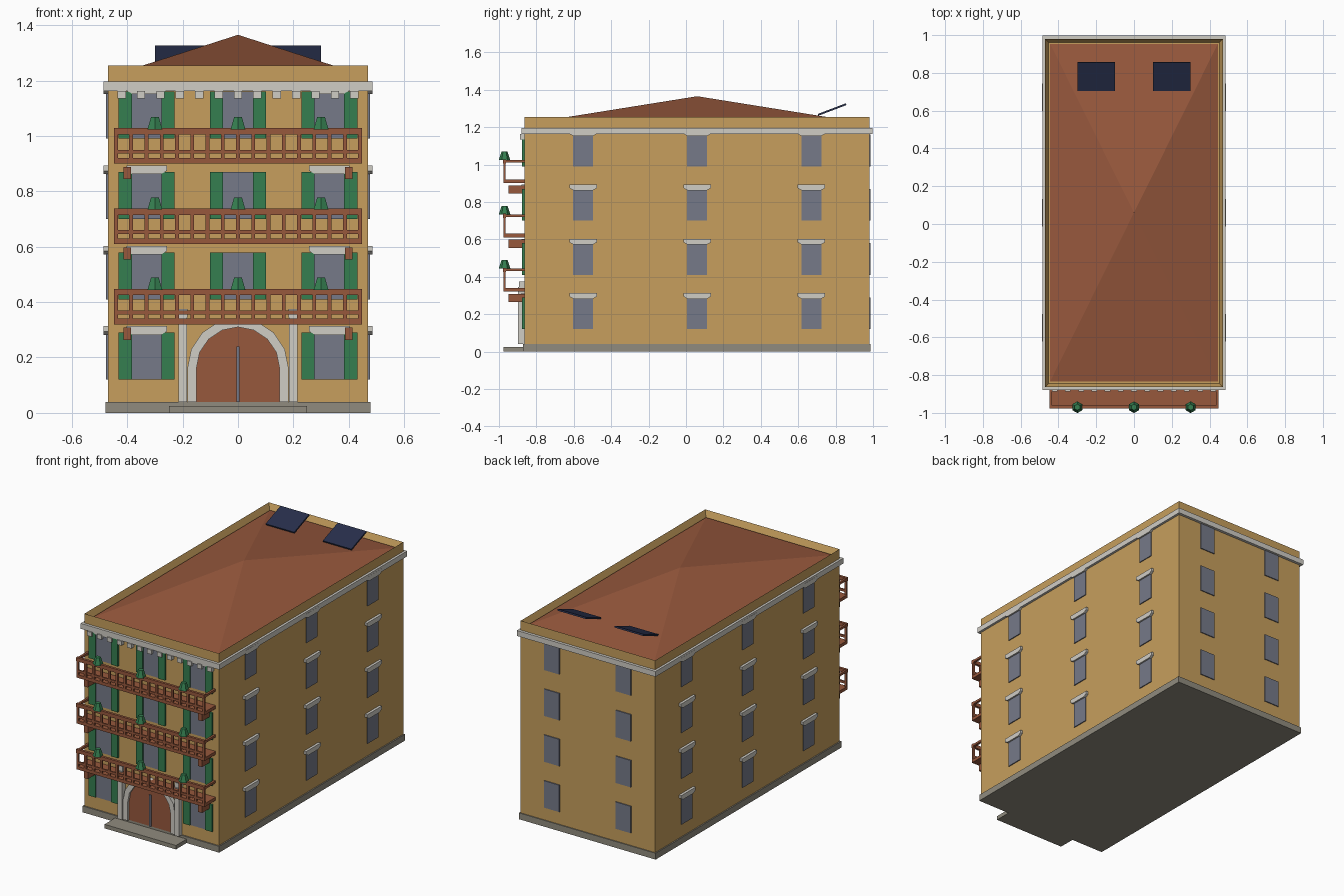
import bpy, bmesh, math
from mathutils import Matrix

if "Cube" in bpy.data.objects:
    bpy.data.objects.remove(bpy.data.objects["Cube"])


def material(name, rgb):
    m = bpy.data.materials.new(name)
    m.diffuse_color = (*rgb, 1)
    m.use_nodes = True
    m.node_tree.nodes["Principled BSDF"].inputs["Base Color"].default_value = m.diffuse_color
    return m


OCHRE = material("ochre wall", (0.57, 0.345, 0.11))
TERRA = material("terracotta", (0.31, 0.098, 0.046))
TRIM = material("pale stone", (0.63, 0.61, 0.56))
STONE = material("grey stone", (0.28, 0.26, 0.21))
GREEN = material("green", (0.035, 0.21, 0.08))
GLASS = material("window glass", (0.18, 0.195, 0.25))
PANEL = material("dark blue panel", (0.02, 0.028, 0.07))

WX, Y0, Y1 = 0.47, -0.863, 0.98      # wall planes
CY = 0.06                            # middle of the block in depth
FLOORS = [0.12 + 0.29 * i for i in range(4)]   # window sill heights
WIN_H, WIN_W = 0.17, 0.107


def finish(name, bm, mat):
    bmesh.ops.recalc_face_normals(bm, faces=bm.faces[:])
    me = bpy.data.meshes.new(name)
    bm.to_mesh(me)
    bm.free()
    me.materials.append(mat)
    ob = bpy.data.objects.new(name, me)
    bpy.context.collection.objects.link(ob)
    return ob


def add_box(bm, x0, x1, y0, y1, z0, z1):
    m = Matrix.Translation(((x0 + x1) / 2, (y0 + y1) / 2, (z0 + z1) / 2)) \
        @ Matrix.Diagonal((x1 - x0, y1 - y0, z1 - z0, 1))
    return bmesh.ops.create_cube(bm, size=1, matrix=m)["verts"]


def boxes(name, mat, *items):
    bm = bmesh.new()
    for b in items:
        add_box(bm, *b)
    return finish(name, bm, mat)


def add_prism(bm, profile, y0, y1, place=Matrix()):
    """Extrude an x/z outline along y, then move it into place."""
    verts = [bm.verts.new((x, y0, z)) for x, z in profile]
    face = bm.faces.new(verts)
    ext = bmesh.ops.extrude_face_region(bm, geom=[face])["geom"]
    new = [v for v in ext if isinstance(v, bmesh.types.BMVert)]
    for v in new:
        v.co.y = y1
    bmesh.ops.transform(bm, matrix=place, verts=verts + new)


def arch(r, spring, foot, n=8):
    pts = [(r * math.cos(math.pi * i / n), spring + r * math.sin(math.pi * i / n))
           for i in range(n + 1)]
    return [(r, foot)] + pts + [(-r, foot)]


# Walls with a recessed parapet top
bm = bmesh.new()
add_box(bm, -WX, WX, Y0, Y1, 0.04, 1.255)
top = max(bm.faces, key=lambda f: f.calc_center_median().z)
bmesh.ops.inset_region(bm, faces=[top], thickness=0.026)
for v in top.verts:
    v.co.z = 1.215
finish("walls", bm, OCHRE)

# Low hipped roof
bm = bmesh.new()
base = [bm.verts.new((sx * 0.444, CY + sy * 0.894, 1.222))
        for sx, sy in ((-1, -1), (1, -1), (1, 1), (-1, 1))]
apex = bm.verts.new((0, CY, 1.365))
bm.faces.new(base)
for i in range(4):
    bm.faces.new((base[i], base[(i + 1) % 4], apex))
finish("roof", bm, TERRA)

# Plinth, entrance step
boxes("plinth", STONE, (-0.478, 0.478, -0.871, 0.986, 0, 0.04))
boxes("entrance_step", STONE, (-0.25, 0.25, -0.977, -0.86, 0, 0.025))

# Cornice band as four lengths around the walls, dentils on the front
boxes("cornice", TRIM,
      (-0.485, 0.485, -0.88, Y0 + 0.01, 1.162, 1.196),
      (-0.485, 0.485, Y1 - 0.01, 0.998, 1.162, 1.196),
      (-0.485, -0.46, Y0, Y1, 1.162, 1.196),
      (0.46, 0.485, Y0, Y1, 1.162, 1.196))
boxes("dentils", TRIM, *[(x - 0.015, x + 0.015, -0.887, Y0, 1.135, 1.163)
                         for x in [0.07 * k for k in range(-6, 7)]])

# Windows, shutters and lintels, placed in a wall frame whose outside is -y
front = Matrix.Translation((0, Y0, 0))
back = Matrix.Translation((0, Y1, 0)) @ Matrix.Rotation(math.pi, 4, 'Z')
right = Matrix.Translation((WX, CY, 0)) @ Matrix.Rotation(math.pi / 2, 4, 'Z')
left = Matrix.Translation((-WX, CY, 0)) @ Matrix.Rotation(-math.pi / 2, 4, 'Z')

glass, lintel, shutter = bmesh.new(), bmesh.new(), bmesh.new()


def add_window(wall, u, z, has_lintel=False, has_shutters=False):
    h = WIN_W / 2
    place = wall @ Matrix.Translation((u, 0, z))
    v = add_box(glass, -h, h, -0.006, 0.002, 0, WIN_H)
    bmesh.ops.transform(glass, matrix=place, verts=v)
    if has_lintel:
        t = WIN_H
        outline = [(-0.052, t - 0.008), (0.052, t - 0.008), (0.073, t + 0.004),
                   (0.073, t + 0.023), (-0.073, t + 0.023), (-0.073, t + 0.004)]
        add_prism(lintel, outline, -0.016, 0.002, place)
    if has_shutters:
        for a, b in ((-0.101, -h), (h, 0.101)):
            v = add_box(shutter, a, b, -0.013, 0.002, 0, WIN_H)
            bmesh.ops.transform(shutter, matrix=place, verts=v)


for i, z in enumerate(FLOORS):
    for u in (-0.33, 0, 0.33):
        if u or i:                       # the door replaces one window
            add_window(front, u, z, u != 0, True)
    for u in (-0.61, 0, 0.61):
        add_window(right, u, z, True)
        add_window(left, -u, z, True)
    for u in (-0.25, 0.25):
        add_window(back, u, z)
finish("window_panes", glass, GLASS)
finish("window_lintels", lintel, TRIM)
finish("window_shutters", shutter, GREEN)

# Arched doorway: surround, door leaf, centre bar
bm = bmesh.new()
inner, outer = arch(0.15, 0.16, 0.04), arch(0.183, 0.16, 0.04)
for i in range(len(inner) - 1):
    add_prism(bm, [inner[i], outer[i], outer[i + 1], inner[i + 1]], -0.888, Y0 + 0.002)
bmesh.ops.remove_doubles(bm, verts=bm.verts[:], dist=1e-5)
finish("door_surround", bm, TRIM)
bm = bmesh.new()
add_prism(bm, arch(0.152, 0.16, 0.04), -0.873, Y0 + 0.002)
finish("door", bm, TERRA)
boxes("door_bar", GLASS, (-0.006, 0.006, -0.88, -0.872, 0.04, 0.24))

# Pilasters with capitals
boxes("door_pilasters", TRIM, *[(s * 0.199 - 0.015, s * 0.199 + 0.015, -0.897, Y0, 0.04, 0.345)
                                for s in (-1, 1)])
boxes("pilaster_capitals", TRIM, *[(s * 0.2 - 0.018, s * 0.2 + 0.018, -0.893, Y0, 0.345, 0.375)
                                   for s in (-1, 1)])

# Balconies: slab, rails, balusters, brackets and rail planters
for n, z in enumerate((0.32, 0.61, 0.90), 1):
    boxes(f"balcony_slab_{n}", TERRA, (-0.448, 0.448, -0.975, Y0, z, z + 0.02))
    rails = [(-0.448, 0.448, -0.978, -0.962, z + 0.105, z + 0.128),
             (-0.448, 0.448, -0.975, -0.965, z + 0.036, z + 0.05)]
    for s in (-1, 1):
        rails.append((s * 0.441 - 0.007, s * 0.441 + 0.007, -0.965, Y0, z + 0.11, z + 0.124))
    boxes(f"balcony_rails_{n}", TERRA, *rails)
    boxes(f"balusters_{n}", TERRA, *[(x - 0.007, x + 0.007, -0.976, -0.964, z + 0.02, z + 0.106)
                                     for x in [0.0551 * k for k in range(-8, 9)]])
    boxes(f"balcony_brackets_{n}", TERRA, *[(s * 0.4 - 0.014, s * 0.4 + 0.014, -0.95, Y0,
                                             z - 0.056, z - 0.012) for s in (-1, 1)])
    bm = bmesh.new()
    for x in (-0.3, 0, 0.3):
        bmesh.ops.create_cone(bm, cap_ends=True, segments=6, radius1=0.031, radius2=0.016,
                              depth=0.045, matrix=Matrix.Translation((x, -0.97, z + 0.146)))
    finish(f"rail_plants_{n}", bm, GREEN)

# Tilted solar panels
tilt = math.atan2(0.055, 0.145)
for side, x in (("left", -0.2), ("right", 0.2)):
    bm = bmesh.new()
    v = add_box(bm, -0.1, 0.1, -0.08, 0.08, -0.005, 0.005)
    bmesh.ops.transform(bm, verts=v, matrix=Matrix.Translation((x, 0.781, 1.294))
                        @ Matrix.Rotation(tilt, 4, 'X'))
    finish(f"solar_panel_{side}", bm, PANEL)
